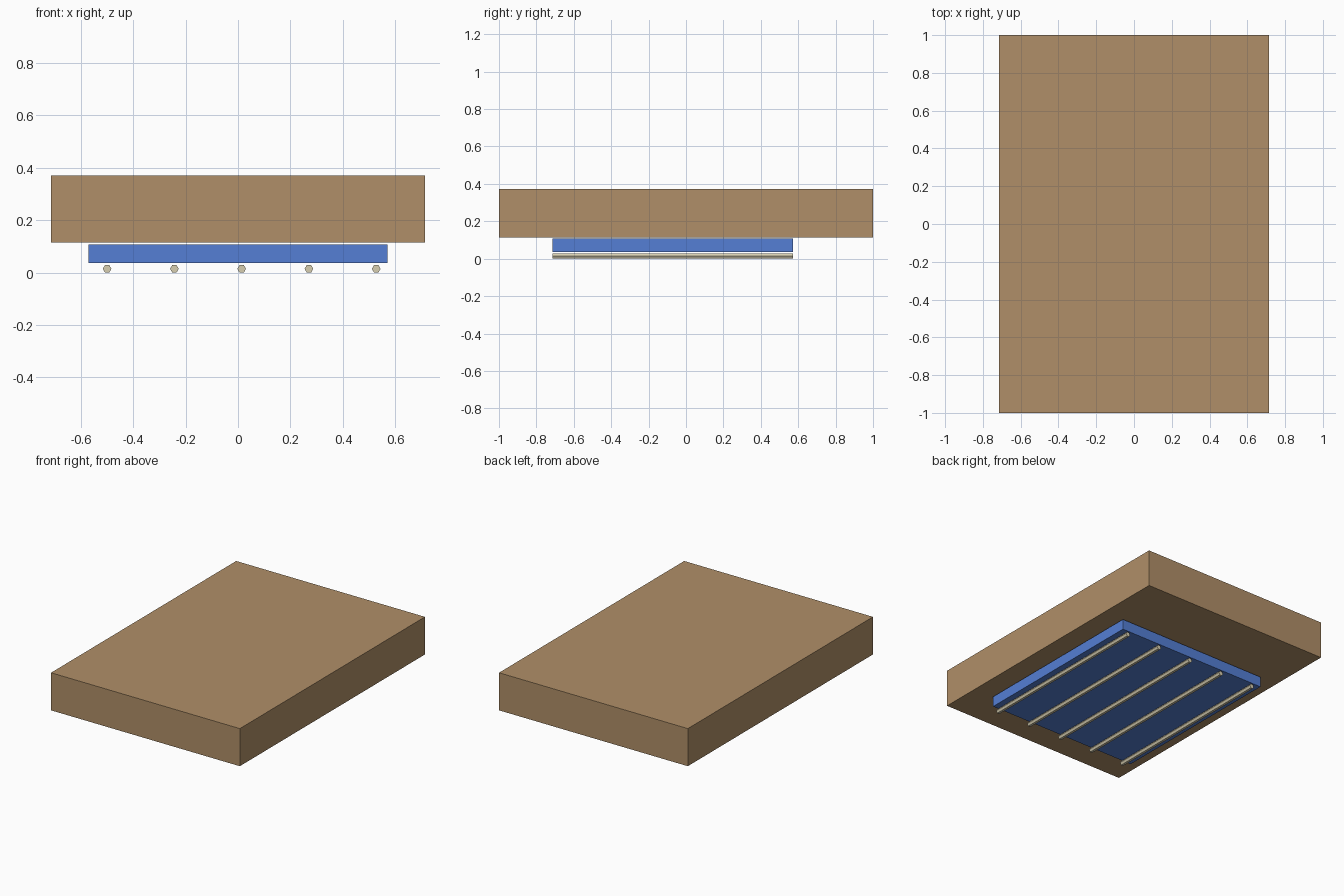
import bpy
from math import radians

if "Cube" in bpy.data.objects:
    bpy.data.objects.remove(bpy.data.objects["Cube"])


def material(name, rgb):
    m = bpy.data.materials.new(name)
    m.diffuse_color = (*rgb, 1)
    m.use_nodes = True
    m.node_tree.nodes["Principled BSDF"].inputs["Base Color"].default_value = m.diffuse_color
    return m


def box(name, lo, hi, mat):
    centre = [(a + b) / 2 for a, b in zip(lo, hi)]
    bpy.ops.mesh.primitive_cube_add(size=1, location=centre)
    ob = bpy.context.object
    ob.name = name
    ob.scale = [b - a for a, b in zip(lo, hi)]
    bpy.ops.object.transform_apply(location=False, rotation=False, scale=True)
    ob.data.materials.append(mat)
    return ob


brown = material("brown", (0.434, 0.275, 0.138))
blue = material("blue", (0.089, 0.212, 0.66))
cream = material("cream", (0.68, 0.62, 0.44))

# Thick upper slab and the thinner panel just below it
box("upper_slab", (-0.714, -1, 0.1145), (0.714, 1, 0.3715), brown)
box("lower_panel", (-0.571, -0.714, 0.0363), (0.571, 0.571, 0.1077), blue)

# Row of six-sided rods, flat side down, running front to back under the panel
R = 0.0165
for i in range(5):
    bpy.ops.mesh.primitive_cylinder_add(
        vertices=6, radius=R, depth=1.285,
        location=(-0.5 + i * 0.257, -0.0715, R * 0.866),
        rotation=(radians(90), radians(30), 0))
    rod = bpy.context.object
    rod.name = f"rod_{i + 1}"
    rod.data.materials.append(cream)
